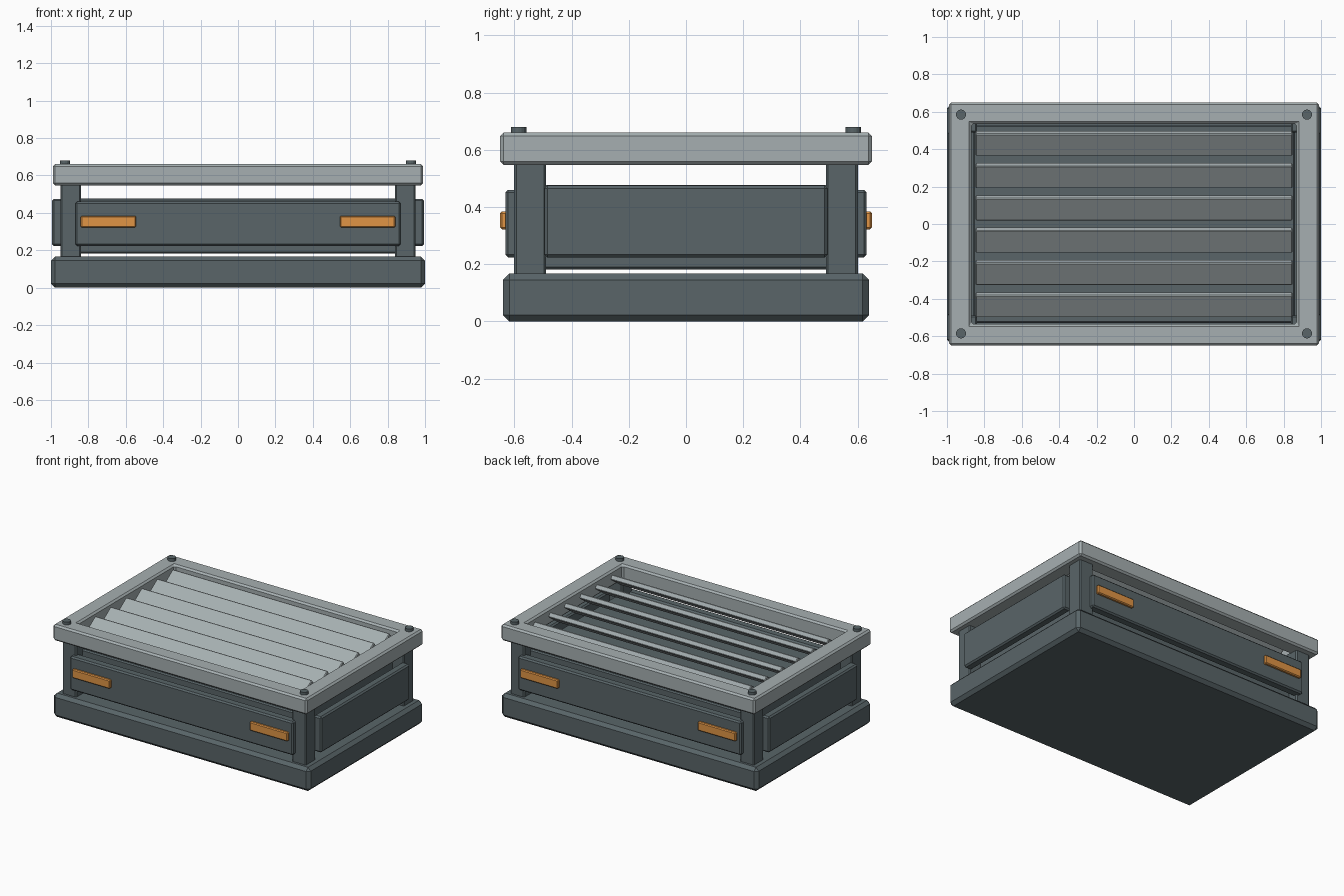
import bpy, bmesh, math
from mathutils import Matrix

if "Cube" in bpy.data.objects:
    bpy.data.objects.remove(bpy.data.objects["Cube"])


def material(name, rgb):
    m = bpy.data.materials.new(name)
    m.diffuse_color = (*rgb, 1)
    m.use_nodes = True
    m.node_tree.nodes["Principled BSDF"].inputs["Base Color"].default_value = m.diffuse_color
    return m


DARK = material("dark_metal", (0.10, 0.13, 0.14))
LIGHT = material("light_metal", (0.38, 0.43, 0.44))
ORANGE = material("orange_marker", (0.75, 0.30, 0.06))


def finish(name, bm, mat, bevel=0.0):
    bmesh.ops.recalc_face_normals(bm, faces=bm.faces)
    if bevel:
        edges = [e for e in bm.edges if e.calc_face_angle(0) > 0.5]
        bmesh.ops.bevel(bm, geom=edges, offset=bevel, segments=1,
                        affect='EDGES', clamp_overlap=True)
    me = bpy.data.meshes.new(name)
    bm.to_mesh(me)
    bm.free()
    me.materials.append(mat)
    ob = bpy.data.objects.new(name, me)
    bpy.context.collection.objects.link(ob)
    return ob


def box(name, lo, hi, mat, bevel=0.008):
    bm = bmesh.new()
    bmesh.ops.create_cube(bm, size=1)
    for v in bm.verts:
        v.co = [(a + b) / 2 + c * (b - a) for a, b, c in zip(lo, hi, v.co)]
    return finish(name, bm, mat, bevel)


def span(c, half):
    return c - half, c + half


# Plinth and inner core
box("base", (-1, -0.64, 0), (1, 0.64, 0.167), DARK, 0.022)
box("core", (-0.86, -0.53, 0.182), (0.86, 0.53, 0.477), DARK)

# Rectangular top frame: four corner sections joined in a ring
bm = bmesh.new()
rings = []
for sx, sy in ((-1, -1), (1, -1), (1, 1), (-1, 1)):
    rings.append([bm.verts.new((sx * x, sy * y, z)) for x, y, z in
                  ((0.99, 0.65, 0.547), (0.99, 0.65, 0.66),
                   (0.87, 0.535, 0.66), (0.87, 0.535, 0.547))])
for i in range(4):
    a, b = rings[i], rings[(i + 1) % 4]
    for j in range(4):
        k = (j + 1) % 4
        bm.faces.new((a[j], b[j], b[k], a[k]))
finish("top_frame", bm, LIGHT, 0.012)

# Corner posts and bolts
for sx in (-1, 1):
    for sy in (-1, 1):
        x0, x1 = span(sx * 0.895, 0.055)
        y0, y1 = span(sy * 0.545, 0.056)
        box("corner_post", (x0, y0, 0.15), (x1, y1, 0.56), DARK)
        bm = bmesh.new()
        bmesh.ops.create_cone(bm, cap_ends=True, segments=16, radius1=0.027,
                              radius2=0.027, depth=0.04,
                              matrix=Matrix.Translation((sx * 0.925, sy * 0.585, 0.66)))
        finish("frame_bolt", bm, DARK)

# Front and back panels with orange markers, then the end panels
for s in (-1, 1):
    y0, y1 = span(s * 0.60, 0.032)
    box("long_panel", (-0.87, y0, 0.223), (0.87, y1, 0.46), DARK, 0.01)
    y0, y1 = span(s * 0.637, 0.013)
    for sx in (-1, 1):
        x0, x1 = span(sx * 0.693, 0.148)
        box("marker_strip", (x0, y0, 0.322), (x1, y1, 0.384), ORANGE, 0.006)
    x0, x1 = span(s * 0.965, 0.03)
    box("end_panel", (x0, -0.495, 0.223), (x1, 0.495, 0.475), DARK, 0.01)

# Tilted louvre slats, rising toward the back
for i in range(6):
    slat = box("louvre_slat", (-0.847, -0.0725, -0.0175),
               (0.847, 0.0725, 0.0175), LIGHT, 0.005)
    slat.data.transform(Matrix.Translation((0, -0.432 + i * 0.1727, 0.6))
                        @ Matrix.Rotation(math.radians(35), 4, 'X'))
